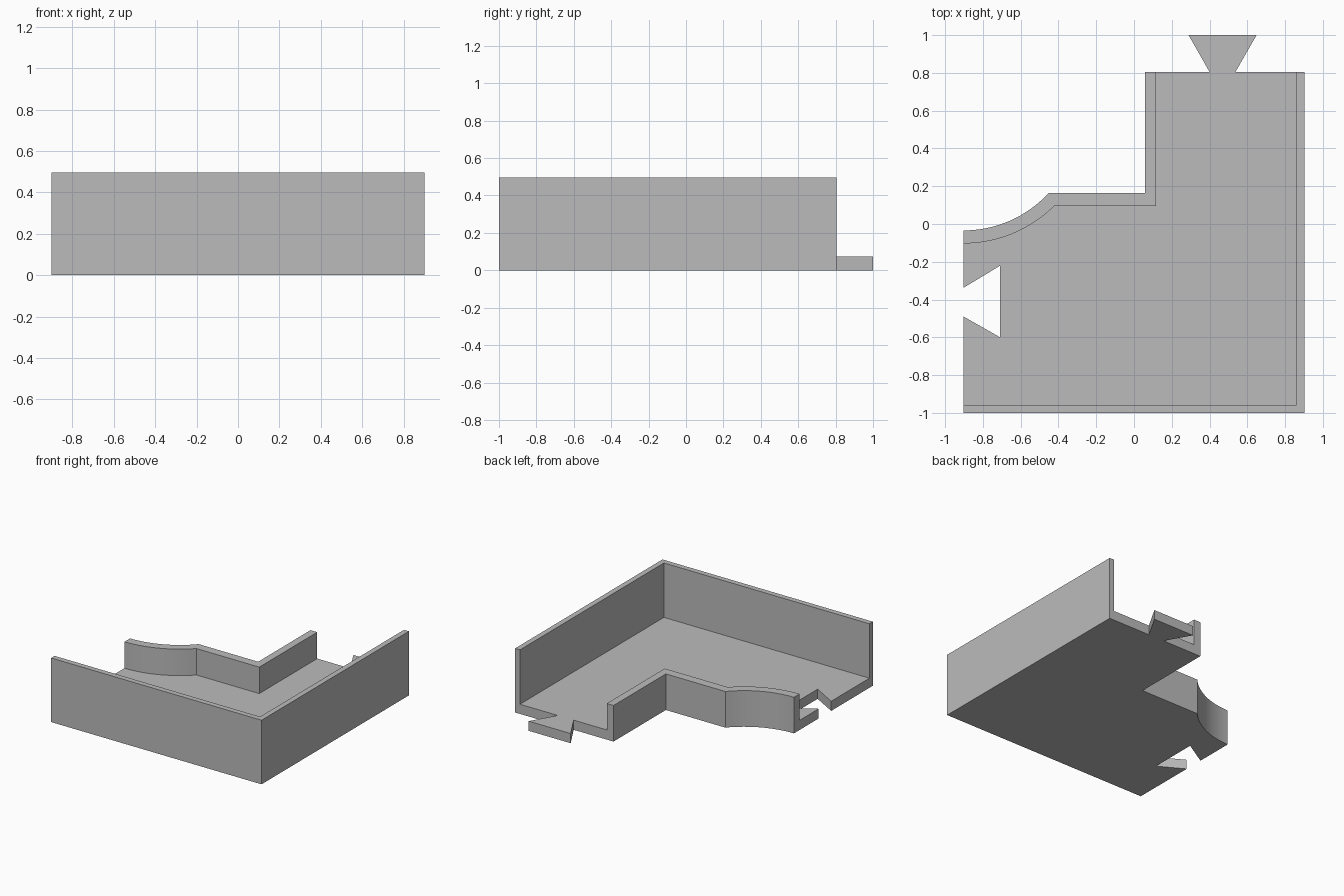
import bpy
import bmesh
from math import sin, cos, asin, acos, radians

cube = bpy.data.objects.get("Cube")
if cube:
    bpy.data.objects.remove(cube, do_unlink=True)

# Single flat grey
grey = bpy.data.materials.new("plain grey")
grey.use_nodes = True
grey.diffuse_color = (0.5, 0.5, 0.5, 1)
grey.node_tree.nodes["Principled BSDF"].inputs["Base Color"].default_value = (0.5, 0.5, 0.5, 1)

# Main dimensions
SIDE, FRONT, BACK = 0.902, -1.0, 0.805
FLOOR, LOW, HIGH = 0.075, 0.28, 0.497
RIM = 0.042                      # thickness of the tall walls
OUT_X, IN_X = 0.058, 0.116       # faces of the low wall's straight leg
OUT_Y, IN_Y = 0.164, 0.095       # faces of the low wall's cross leg
ARC_Y = 0.576                    # centre height of the curved wall
STEPS = 16


def prism(name, outline, height):
    """Extrude a counter-clockwise outline upward from the ground."""
    bm = bmesh.new()
    base = bm.faces.new([bm.verts.new((x, y, 0)) for x, y in outline])
    grown = bmesh.ops.extrude_face_region(bm, geom=[base])
    top = [g for g in grown["geom"] if isinstance(g, bmesh.types.BMVert)]
    bmesh.ops.translate(bm, verts=top, vec=(0, 0, height))
    bmesh.ops.recalc_face_normals(bm, faces=bm.faces)
    mesh = bpy.data.meshes.new(name)
    bm.to_mesh(mesh)
    bm.free()
    mesh.materials.append(grey)
    obj = bpy.data.objects.new(name, mesh)
    bpy.context.collection.objects.link(obj)
    bpy.ops.object.select_all(action="DESELECT")
    obj.select_set(True)
    bpy.context.view_layer.objects.active = obj
    bpy.ops.object.shade_smooth_by_angle(angle=radians(20))
    return obj


def arc(radius, end_y):
    """Points from the cross leg at end_y round to the left edge."""
    sweep = acos((ARC_Y - end_y) / radius)
    angles = [sweep * (1 - i / STEPS) for i in range(STEPS + 1)]
    return [(-SIDE + radius * sin(a), ARC_Y - radius * cos(a)) for a in angles]


outer_arc = arc(0.61, OUT_Y)
inner_arc = arc(0.679, IN_Y)

# Floor with the dovetail socket in its side
socket = [(-SIDE, -0.337), (-0.709, -0.221), (-0.709, -0.60), (-SIDE, -0.49)]
floor_outline = [(-SIDE, FRONT + RIM), (SIDE - RIM, FRONT + RIM), (SIDE - RIM, BACK),
                 (IN_X, BACK), (IN_X, IN_Y)] + inner_arc + socket
prism("floor", floor_outline, FLOOR)

# Dovetail tab at the back
prism("dovetail_tab", [(0.40, BACK), (0.537, BACK), (0.649, 1), (0.289, 1)], FLOOR)

# Tall L-shaped outer wall
prism("tall_wall", [(-SIDE, FRONT), (SIDE, FRONT), (SIDE, BACK), (SIDE - RIM, BACK),
                    (SIDE - RIM, FRONT + RIM), (-SIDE, FRONT + RIM)], HIGH)

# Low inner wall, straight then curved
prism("low_wall", [(IN_X, BACK), (OUT_X, BACK), (OUT_X, OUT_Y)] + outer_arc
      + inner_arc[::-1] + [(IN_X, IN_Y)], LOW)
